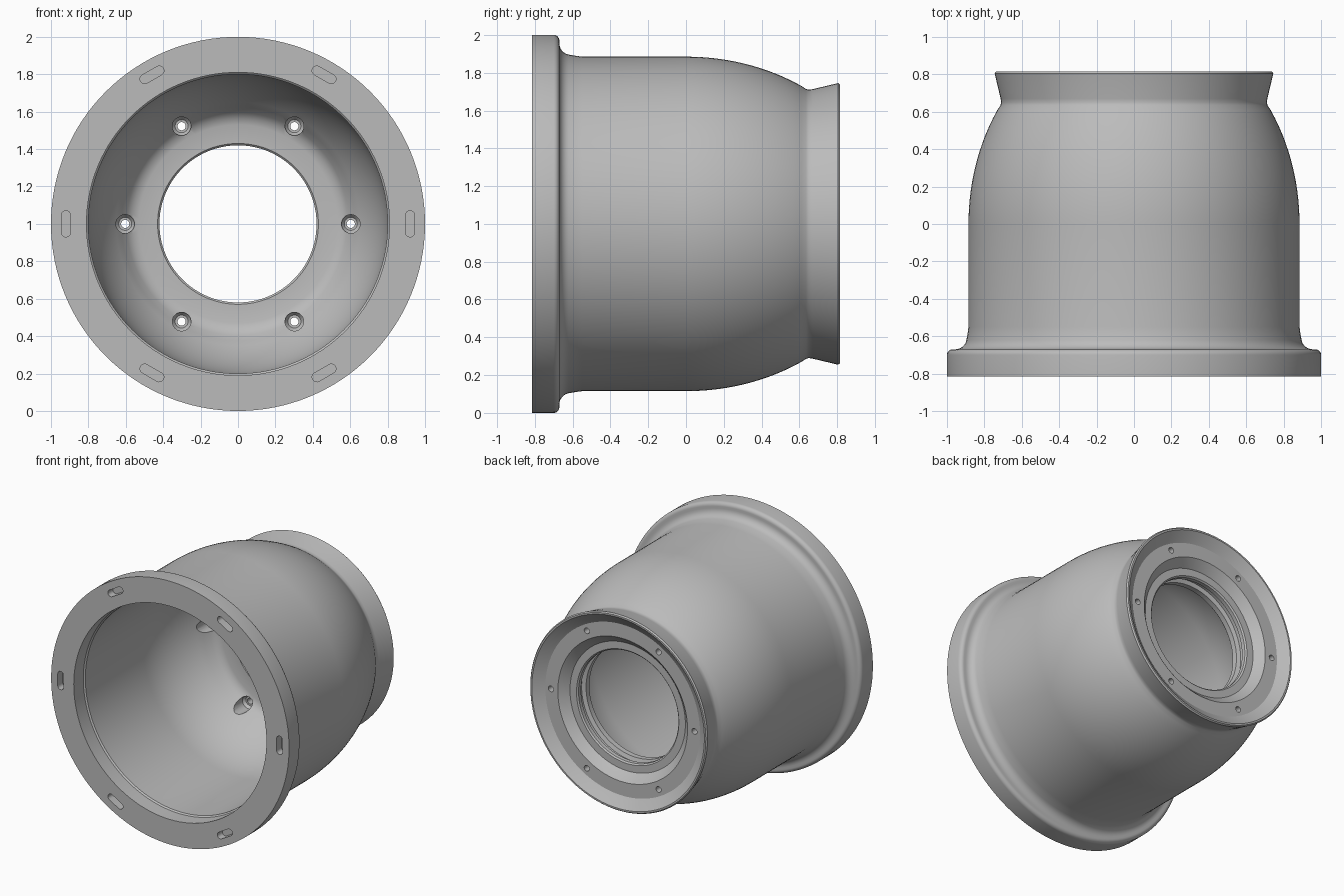
import bpy, bmesh
from math import pi, sin, cos, sqrt, radians
from mathutils import Matrix, Vector

if "Cube" in bpy.data.objects:
    bpy.data.objects.remove(bpy.data.objects["Cube"])

grey = bpy.data.materials.new("plain grey")
grey.use_nodes = True
colour = (0.5, 0.5, 0.5, 1)
grey.diffuse_color = colour
grey.node_tree.nodes["Principled BSDF"].inputs["Base Color"].default_value = colour


def make_object(name, bm):
    bmesh.ops.remove_doubles(bm, verts=bm.verts, dist=1e-5)
    bmesh.ops.recalc_face_normals(bm, faces=bm.faces)
    mesh = bpy.data.meshes.new(name)
    bm.to_mesh(mesh)
    bm.free()
    mesh.materials.append(grey)
    obj = bpy.data.objects.new(name, mesh)
    bpy.context.collection.objects.link(obj)
    return obj


def lathe(bm, profile, steps, place):
    """Spin a closed (radius, y) profile around the y axis."""
    verts = [bm.verts.new((r, y, 0)) for r, y in profile]
    edges = [bm.edges.new((v, verts[i - 1])) for i, v in enumerate(verts)]
    before = set(bm.verts) - set(verts)
    bmesh.ops.spin(bm, geom=verts + edges, cent=(0, 0, 0), axis=(0, 1, 0),
                   angle=2 * pi, steps=steps, use_merge=True)
    new = [v for v in bm.verts if v not in before]
    bmesh.ops.transform(bm, matrix=place, verts=new)


def arc(r, y, radius, start, end, count=6):
    """Profile points on a circle; angle zero points outward, 90 to the back."""
    angles = [radians(start + (end - start) * i / count) for i in range(count + 1)]
    return [(r + radius * cos(a), y + radius * sin(a)) for a in angles]


def dome(radius, depth, stop, count):
    """Profile points on an ellipse from y = 0 to y = stop."""
    ys = [stop * i / count for i in range(count + 1)]
    return [(radius * sqrt(1 - (y / depth) ** 2), y) for y in ys]


centre = Matrix.Translation((0, 0, 1))

# Housing wall: flange, domed body, flared collar, stepped bore and cavity
outside = [(0.81, -0.815), (1, -0.815)]
outside += arc(0.97, -0.70, 0.03, 0, 90)
outside += arc(0.955, -0.61, 0.06, 270, 190)
outside += [(0.889, -0.58), (0.885, -0.55)]
outside += dome(0.885, 1.08, 0.61, 14)
outside += [(0.714, 0.635), (0.71, 0.65), (0.713, 0.67), (0.745, 0.805), (0.737, 0.815)]
collar = [(0.725, 0.815), (0.665, 0.77), (0.65, 0.76), (0.545, 0.76), (0.535, 0.752),
          (0.485, 0.70), (0.43, 0.70), (0.42, 0.69), (0.42, 0.66), (0.45, 0.65),
          (0.45, 0.61), (0.42, 0.60), (0.42, 0.56), (0.43, 0.55)]
cavity = [(0.53, 0.55), (0.565, 0.54), (0.595, 0.515)]
cavity += dome(0.80, 0.75, 0.47, 14)[::-1]
cavity += [(0.80, -0.69), (0.81, -0.70)]
bm = bmesh.new()
lathe(bm, outside + collar + cavity, 128, centre)
housing = make_object("housing", bm)

# Cutters: six counterbored bolt holes and six shallow flange slots
bm = bmesh.new()
bolt = [(0, 0.3), (0.05, 0.3), (0.05, 0.555), (0.035, 0.575), (0.022, 0.575), (0.022, 0.9), (0, 0.9)]
for i in range(6):
    turn = centre @ Matrix.Rotation(i * pi / 3, 4, 'Y')
    lathe(bm, bolt, 20, turn @ Matrix.Translation((0.603, 0, 0)))
    points = []
    for side, start in ((1, 0), (-1, 180)):
        points += [(0.92 + x, side * 0.045 + z)
                   for x, z in arc(0, 0, 0.025, start, start + 180, 8)]
    face = bm.faces.new([bm.verts.new(turn @ Vector((x, -0.9, z))) for x, z in points])
    pulled = bmesh.ops.extrude_face_region(bm, geom=[face])["geom"]
    bmesh.ops.translate(bm, vec=(0, 0.145, 0),
                        verts=[g for g in pulled if isinstance(g, bmesh.types.BMVert)])
cutter = make_object("hole_cutter", bm)
cutter.hide_render = True

cut = housing.modifiers.new("holes", 'BOOLEAN')
cut.operation = 'DIFFERENCE'
cut.solver = 'EXACT'
cut.object = cutter
bpy.ops.object.select_all(action='DESELECT')
housing.select_set(True)
bpy.context.view_layer.objects.active = housing
bpy.ops.object.modifier_apply(modifier=cut.name)
bpy.data.objects.remove(cutter)
bpy.ops.object.shade_smooth_by_angle(angle=radians(32))
